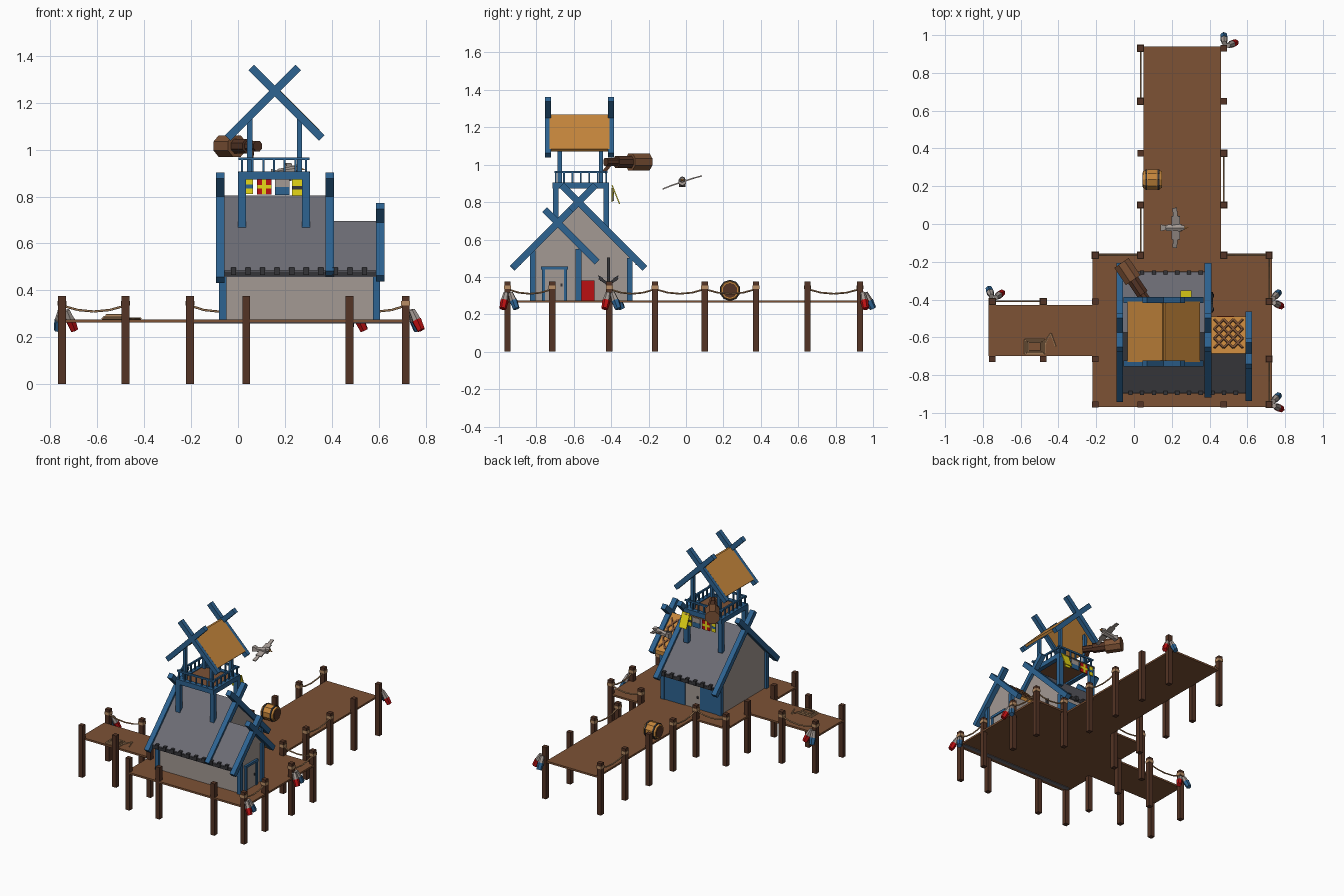
import bpy, bmesh, math
from mathutils import Vector, Matrix

cube = bpy.data.objects.get("Cube")
if cube:
    bpy.data.objects.remove(cube, do_unlink=True)


def material(name, *rgb):
    m = bpy.data.materials.new(name)
    m.use_nodes = True
    m.diffuse_color = (*rgb, 1)
    m.node_tree.nodes["Principled BSDF"].inputs["Base Color"].default_value = (*rgb, 1)
    return m


PLANK = material("plank_brown", .205, .084, .036)
POST = material("dark_wood", .088, .034, .018)
BLUE = material("painted_blue", .026, .125, .285)
ROOF = material("slate_grey", .15, .15, .175)
WALL = material("pale_plaster", .366, .319, .292)
ORANGE = material("orange_wood", .56, .24, .045)
RED = material("red", .5, .005, .006)
YELLOW = material("yellow", .9, .78, .01)
DARK = material("charcoal", .035, .035, .04)
ROPE = material("rope_tan", .48, .27, .13)


def finish(name, mat, bm):
    bmesh.ops.recalc_face_normals(bm, faces=bm.faces)
    me = bpy.data.meshes.new(name)
    bm.to_mesh(me)
    bm.free()
    me.materials.append(mat)
    ob = bpy.data.objects.new(name, me)
    bpy.context.collection.objects.link(ob)
    return ob


def frame(p, q, hint):
    """Matrix at the middle of p-q, z along it, x near the hint."""
    p, q = Vector(p), Vector(q)
    z = (q - p).normalized()
    x = Vector(hint) - z * z.dot(Vector(hint))
    if x.length < .01:
        x = z.orthogonal()
    x.normalize()
    m = Matrix((x, z.cross(x), z)).transposed().to_4x4()
    return Matrix.Translation((p + q) / 2) @ m, (q - p).length


def beam(name, mat, p, q, w, h, hint=(1, 0, 0)):
    m, length = frame(p, q, hint)
    bm = bmesh.new()
    bmesh.ops.create_cube(bm, size=1, matrix=m @ Matrix.Diagonal((w, h, length, 1)))
    return finish(name, mat, bm)


def box(name, mat, x0, x1, y0, y1, z0, z1):
    y, z = (y0 + y1) / 2, (z0 + z1) / 2
    return beam(name, mat, (x0, y, z), (x1, y, z), y1 - y0, z1 - z0, (0, 1, 0))


def tube(name, mat, p, q, r1, r2=None, sides=8):
    m, length = frame(p, q, (0, 0, 1))
    bm = bmesh.new()
    bmesh.ops.create_cone(bm, cap_ends=True, segments=sides, radius1=r1,
                          radius2=r1 if r2 is None else r2, depth=length,
                          matrix=m @ Matrix.Rotation(math.pi / sides, 4, 'Z'))
    return finish(name, mat, bm)


def prism(name, mat, profile, x0, x1):
    """Extrude a (y, z) outline along x."""
    bm = bmesh.new()
    f = bm.faces.new([bm.verts.new((x0, y, z)) for y, z in profile])
    ext = bmesh.ops.extrude_face_region(bm, geom=[f])
    bmesh.ops.translate(bm, vec=(x1 - x0, 0, 0),
                        verts=[g for g in ext["geom"] if isinstance(g, bmesh.types.BMVert)])
    return finish(name, mat, bm)


# Decks
FLOOR = .275
box("main_deck", PLANK, -.22, .73, -.97, -.155, .262, FLOOR)
box("long_dock", PLANK, .05, .46, -.155, .94, .262, FLOOR)
box("side_dock", PLANK, -.77, -.22, -.70, -.43, .262, FLOOR)
box("under_strip", ROOF, -.2, .71, -.94, -.91, .258, .264)

# Mooring posts
posts = [(x, y) for x in (.035, .475) for y in (.93, .65, .375, .1, -.165)]
posts += [(x, y) for x in (-.205, .715) for y in (-.165, -.41, -.715, -.955)]
posts += [(x, y) for x in (-.75, -.48) for y in (-.41, -.715)]
posts += [(.035, -.955), (.475, -.955)]
for x, y in posts:
    beam("mooring_post", POST, (x, y, 0), (x, y, .375), .033, .033)

# Sagging ropes with wraps on the posts
spans = [((-.75, -.41), (-.48, -.41)), ((.035, .93), (.035, .65)),
         ((.035, .1), (.035, -.165)), ((.475, .375), (.475, .1)),
         ((.475, -.165), (.715, -.165)), ((-.205, -.165), (.035, -.165)),
         ((.715, -.165), (.715, -.41)), ((.715, -.715), (.715, -.955))]
for a, b in spans:
    a, b = Vector((*a, .335)), Vector((*b, .335))
    pts = [a.lerp(b, t / 4) - Vector((0, 0, .1 * (t / 4) * (1 - t / 4))) for t in range(5)]
    for p, q in zip(pts, pts[1:]):
        tube("rope", ROPE, p, q, .005, sides=5)
    for e in (a, b):
        beam("rope_wrap", ROPE, e, e + Vector((0, 0, .02)), .038, .038)

# Hanging floats
for x, y, dx, dy in [(-.75, -.41, .3, 1), (.715, -.41, 1, .2), (.715, -.955, 1, .2), (.475, .93, .5, .8)]:
    d = Vector((dx, dy, 0)).normalized()
    s = Vector((-d.y, d.x, 0))
    for side, mat in ((-1, RED), (1, BLUE)):
        top = Vector((x, y, .315)) + d * .025 + s * side * .012
        end = top + d * .035 + s * side * .025 - Vector((0, 0, .085))
        mid = top.lerp(end, .5)
        tube("float_top", WALL, top, mid, .014, .02, 6)
        tube("float_bottom", mat, mid, end, .022, .018, 6)

# House walls
prism("main_walls", WALL, [(-.82, FLOOR), (-.30, FLOOR), (-.30, .515), (-.575, .79), (-.82, .545)], -.065, .39)
prism("annex_walls", WALL, [(-.82, FLOOR), (-.575, FLOOR), (-.575, .565), (-.685, .675), (-.82, .545)], .39, .59)
for x, y, z in [(-.065, -.82, .54), (-.065, -.30, .5), (.39, -.30, .5), (.59, -.82, .54), (.59, -.575, .55)]:
    beam("corner_post", BLUE, (x, y, FLOOR), (x, y, z), .03, .03)


def slope(name, mat, x0, x1, ridge, eave, t=.02):
    prism(name, mat, [ridge, eave, (eave[0], eave[1] - t * 1.4), (ridge[0], ridge[1] - t * 1.4)], x0, x1)


def barge_boards(x, y, z, reach_front, reach_back, up=.09):
    for s, r in ((-1, reach_front), (1, reach_back)):
        beam("barge_board", BLUE, (x, y - s * up, z + up), (x, y + s * r, z - r), .036, .036)


# House roofs
slope("main_roof_front", ROOF, -.07, .39, (-.575, .805), (-.895, .485))
slope("main_roof_back", ROOF, -.07, .39, (-.575, .805), (-.255, .485))
slope("annex_roof_front", ROOF, .39, .60, (-.685, .695), (-.895, .485))
slope("annex_roof_back", ORANGE, .39, .60, (-.685, .695), (-.49, .50))
barge_boards(-.075, -.575, .80, .355, .355)
barge_boards(.392, -.575, .80, .33, .355)
barge_boards(.607, -.685, .69, .24, .21, .07)

# Eave trim and studs
for y, x1 in ((-.893, .60), (-.257, .39)):
    box("eave_trim", DARK, -.06, x1, y - .005, y + .005, .462, .48)
    for i in range(int((x1 + .06) / .062)):
        x = -.03 + i * .062
        box("eave_stud", DARK, x, x + .022, y - .012, y + .012, .465, .497)

# Net on the annex rear roof
def on_slope(u, v):
    return (.425 + u * .15, -.655 + v * .15, .67 - v * .15)


for i in range(-2, 4):
    for s in (1, -1):
        lo, hi = max(0, -i / 3), min(1, 1 - i / 3)
        if hi - lo > .1:
            a, b = [on_slope(t + i / 3 if s > 0 else 1 - t - i / 3, t) for t in (lo, hi)]
            beam("net_strand", PLANK, a, b, .008, .012, (0, 1, 1))

# Annex door, rear entry, chest
box("annex_door", WALL, .59, .597, -.755, -.65, FLOOR, .44)
for y in (-.762, -.643):
    box("door_jamb", BLUE, .585, .603, y - .008, y + .008, FLOOR, .455)
box("door_lintel", BLUE, .585, .605, -.775, -.63, .44, .457)
box("door_handle", DARK, .595, .603, -.67, -.66, .35, .365)
for x0, x1 in ((-.05, .09), (.21, .375)):
    box("rear_panel", BLUE, x0, x1, -.305, -.29, FLOOR, .46)
box("rear_door", WALL, .09, .21, -.305, -.294, FLOOR, .45)
box("rear_door_handle", DARK, .105, .115, -.296, -.286, .35, .365)
box("red_chest", RED, .44, .53, -.56, -.488, FLOOR, .38)

# Anchor on the gable wall
beam("anchor_shank", DARK, (.412, -.415, .36), (.412, -.415, .505), .015, .015)
for s in (-1, 1):
    beam("anchor_arm", DARK, (.412, -.415, .36), (.412, -.415 + s * .05, .395), .015, .015)
    tube("anchor_fluke", DARK, (.412, -.415 + s * .035, .385), (.412, -.415 + s * .055, .41), .016, 0, 4)

# Watchtower frame
X0, X1, Y0, Y1 = .017, .29, -.697, -.427
for x, ux in ((X0, .05), (X1, .262)):
    for y, uy in ((Y0, -.675), (Y1, -.455)):
        beam("tower_leg", BLUE, (x, y, .66), (x, y, .9), .034, .03)
        beam("tower_post", BLUE, (ux, uy, .89), (ux, uy, 1.15), .022, .022)
box("tower_floor", PLANK, X0, X1, Y0, Y1, .885, .9)
for z0, z1, t in ((.872, .906, .016), (.955, .967, .006)):
    for y in (Y0, Y1):
        box("tower_rail", BLUE, X0 - .015, X1 + .015, y - t, y + t, z0, z1)
    for x in (X0, X1):
        box("tower_rail", BLUE, x - t, x + t, Y0, Y1, z0, z1)
for i in range(7):
    x, y = X0 + (X1 - X0) * i / 6, Y0 + (Y1 - Y0) * i / 6
    for px, py in ((x, Y0), (x, Y1), (X0, y), (X1, y)):
        beam("baluster", BLUE, (px, py, .9), (px, py, .96), .009, .009)

# Watchtower roof
for s in (-1, 1):
    beam("tower_roof", ORANGE, (.157, -.57, 1.262), (.157 + s * .185, -.57, 1.077), .32, .018, (0, 1, 0))
    for y in (-.738, -.402):
        beam("tower_barge_board", BLUE, (.157 - s * .1, y, 1.35), (.157 + s * .2, y, 1.05), .032, .034, (0, 1, 0))

# Telescope
e, d = Vector((.085, -.43, 1.015)), Vector((-.56, .83, 0))
for a, b, r in ((0, .08, .024), (.07, .17, .034), (.16, .27, .05)):
    tube("telescope_section", PLANK if r > .04 else POST, e + d * a, e + d * b, r)
beam("telescope_mount", POST, (.055, -.44, .96), (.06, -.4, 1.01), .02, .02)

# Signal flags
def flag(x, w, z0, z1, base, mark, kind, y=-.39):
    box("flag", base, x, x + w, y - .003, y + .003, z0, z1)
    cx, cz = x + w / 2, (z0 + z1) / 2
    if kind != "half":
        box("flag_bar", mark, x, x + w, y - .004, y + .004, cz - .008, cz + .008)
    if kind == "cross":
        box("flag_bar", mark, cx - .008, cx + .008, y - .0045, y + .0045, z0, z1)
    if kind == "half":
        box("flag_half", mark, x, x + w, y - .004, y + .004, z0, cz)


tube("flag_line", ROPE, (X0, -.39, .88), (X1, -.39, .88), .004, sides=5)
flag(.035, .03, .81, .875, YELLOW, BLUE, "bar")
flag(.08, .062, .808, .875, RED, YELLOW, "cross")
flag(.158, .062, .806, .875, WALL, BLUE, "half")
flag(.23, .042, .8, .875, YELLOW, DARK, "bar", -.395)
beam("loose_flag", YELLOW, (.275, -.395, .89), (.275, -.355, .79), .06, .006)

# Flying bird
tube("bird_body", WALL, (.17, -.02, .9), (.25, -.02, .91), .018, .022, 6)
tube("bird_tail", WALL, (.14, -.02, .9), (.18, -.02, .9), .026, .012, 4)
tube("bird_head", WALL, (.24, -.02, .92), (.268, -.02, .92), .018, .014, 6)
tube("bird_beak", ORANGE, (.265, -.02, .918), (.29, -.02, .914), .009, 0, 4)
for s in (-1, 1):
    tip = (.215, -.02 + s * .105, .905 + s * .035)
    beam("bird_wing", WALL, (.22, -.02, .908), (.22, -.02 + s * .06, .908 + s * .02), .045, .008)
    beam("bird_wing_tip", WALL, (.22, -.02 + s * .06, .908 + s * .02), tip, .024, .007)

# Barrel on its side
for x0, x1, r0, r1 in ((.048, .075, .047, .056), (.075, .12, .056, .056), (.12, .147, .056, .047)):
    tube("barrel_staves", ORANGE, (x0, .235, .328), (x1, .235, .328), r0, r1, 10)
for x in (.065, .13):
    tube("barrel_hoop", DARK, (x - .005, .235, .328), (x + .005, .235, .328), .057, sides=10)
for x in (.0475, .1475):
    tube("barrel_lid", POST, (x - .002, .235, .328), (x + .002, .235, .328), .04, sides=10)

# Coiled rope
for i, (w, h) in enumerate(((.052, .038), (.045, .031), (.036, .024))):
    z = .28 + i * .007
    for s in (-1, 1):
        for p, q in (((-w, s * h), (w, s * h)), ((s * w, -h), (s * w, h))):
            tube("rope_coil", ROPE, (p[0] - .525, p[1] - .65, z), (q[0] - .525, q[1] - .65, z), .005, sides=5)
tail = [(-.48, -.66), (-.455, -.6), (-.44, -.58), (-.415, -.65)]
for p, q in zip(tail, tail[1:]):
    tube("rope_tail", ROPE, (*p, .28), (*q, .28), .004, sides=5)
